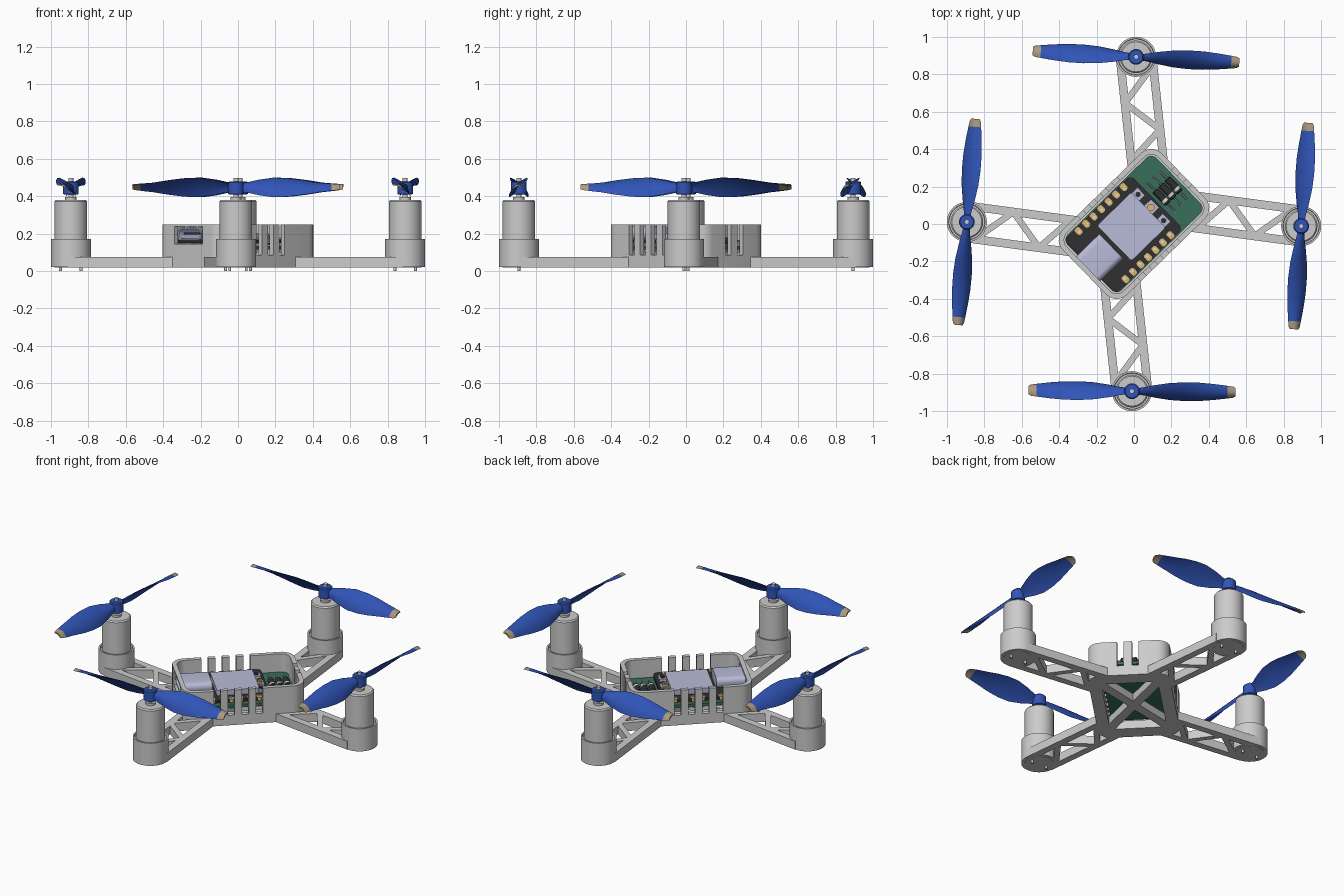
import bpy, bmesh
from math import sin, cos, pi, radians
from mathutils import Matrix, Vector

if "Cube" in bpy.data.objects:
    bpy.data.objects.remove(bpy.data.objects["Cube"])

TURN = 44.3                      # body long axis relative to world x
parts = []

def material(name, rgb):
    m = bpy.data.materials.new(name)
    m.diffuse_color = (*rgb, 1)
    m.use_nodes = True
    m.node_tree.nodes["Principled BSDF"].inputs["Base Color"].default_value = m.diffuse_color
    return m

BLUE = material("blue", (0.03, 0.09, 0.48))
TAN = material("tan", (0.42, 0.33, 0.22))
GREEN = material("green", (0.04, 0.16, 0.10))
BLACK = material("black", (0.03, 0.03, 0.03))
STEEL = material("steel", (0.48, 0.50, 0.68))
GOLD = material("gold", (0.75, 0.48, 0.16))
CREAM = material("cream", (0.75, 0.72, 0.62))

def finish(name, bm, mat=None):
    bmesh.ops.recalc_face_normals(bm, faces=bm.faces)
    me = bpy.data.meshes.new(name)
    bm.to_mesh(me)
    bm.free()
    ob = bpy.data.objects.new(name, me)
    bpy.context.collection.objects.link(ob)
    if mat:
        me.materials.append(mat)
    parts.append(ob)
    return ob

def prism(name, outlines, z0, z1, mat=None):
    bm = bmesh.new()
    for pts in outlines:
        lo = [bm.verts.new((x, y, z0)) for x, y in pts]
        hi = [bm.verts.new((x, y, z1)) for x, y in pts]
        bm.faces.new(lo)
        bm.faces.new(hi)
        for i in range(len(pts)):
            j = (i + 1) % len(pts)
            bm.faces.new((lo[i], lo[j], hi[j], hi[i]))
    return finish(name, bm, mat)

def rect(x, y, hx, hy, r=0, n=7):
    if not r:
        return [(x - hx, y - hy), (x + hx, y - hy), (x + hx, y + hy), (x - hx, y + hy)]
    out = []
    for k, (sx, sy) in enumerate([(1, 1), (-1, 1), (-1, -1), (1, -1)]):
        for i in range(n + 1):
            a = (k + i / n) * pi / 2
            out.append((x + sx * (hx - r) + r * cos(a), y + sy * (hy - r) + r * sin(a)))
    return out

def bar(p, q, w):
    p, q = Vector(p), Vector(q)
    d = (q - p).normalized() * w / 2
    n = Vector((-d.y, d.x))
    return [p - n, q - n, q + n, p + n]

def lathe(name, profile, x, y, mat=None, n=40, axis='Z', z=0):
    """Closed (radius, height) profile spun round an axis."""
    bm = bmesh.new()
    rings = [[bm.verts.new((r * cos(2 * pi * i / n), r * sin(2 * pi * i / n), h))
              for i in range(n)] for r, h in profile]
    for a, b in zip(rings, rings[1:]):
        for i in range(n):
            j = (i + 1) % n
            bm.faces.new((a[i], a[j], b[j], b[i]))
    bm.faces.new(rings[0])
    bm.faces.new(rings[-1])
    m = Matrix.Translation((x, y, z))
    if axis == 'Y':
        m = m @ Matrix.Rotation(pi / 2, 4, 'X')
    bm.transform(m)
    return finish(name, bm, mat)

def cut(ob, cutters):
    for c in cutters:
        c.hide_render = True
        m = ob.modifiers.new("cut", 'BOOLEAN')
        m.operation, m.solver, m.object = 'DIFFERENCE', 'EXACT', c
        bpy.context.view_layer.objects.active = ob
        bpy.ops.object.modifier_apply(modifier=m.name)
        parts.remove(c)
        bpy.data.objects.remove(c)

# Open body tub with slotted walls, port opening and floor hole
tub = prism("body_tub", [rect(0, 0, .37, .245, .08)], .02, .25)
cut(tub, [
    prism("c", [rect(0, 0, .342, .217, .055)], .075, .4),
    prism("c", [rect(0, 0, .27, .17)], -.1, .2),
    prism("c", [rect(u, 0, .02, .4) for u in (-.165, -.08, .005, .09)], .085, .4),
    prism("c", [rect(.4, v, .1, .02) for v in (-.045, .045)], .085, .4),
    prism("c", [rect(-.4, 0, .1, .108)], .145, .238)])
prism("floor_cross", [bar((-.29, -.19), (.29, .19), .06)], .02, .07)
prism("floor_cross_other", [bar((-.29, .19), (.29, -.19), .06)], .02, .07)

# Blade sections: radius, width seen from above, height seen from the side
SECTIONS = [(.02, .03, .045), (.06, .042, .055), (.12, .066, .082), (.2, .09, .105),
            (.28, .10, .098), (.36, .098, .078), (.44, .085, .052), (.51, .068, .036)]
TIP = [(.51, .068, .036), (.54, .060, .028), (.553, .045, .02)]

def blades(name, sections, hand, place, mat):
    bm = bmesh.new()
    m = 9
    for flip in (0, pi):
        rot = place @ Matrix.Rotation(flip, 4, 'Z')
        rings = []
        for r, w, h in sections:
            length = (w * w + h * h) ** .5
            ring = []
            for k in range(2 * m - 2):
                up = k < m
                c = -.5 + (k if up else 2 * m - 2 - k) / (m - 1)
                bulge = 1 - 4 * c * c
                t = bulge * (.017 if up else .006)
                ring.append(bm.verts.new(rot @ Vector((
                    r, hand * (c * w - t * h / length), c * h + t * w / length))))
            rings.append(ring)
        for a, b in zip(rings, rings[1:]):
            for i in range(len(a)):
                j = (i + 1) % len(a)
                bm.faces.new((a[i], a[j], b[j], b[i]))
        bm.faces.new(rings[0])
        bm.faces.new(rings[-1])
    finish(name, bm, mat)

# Four arms, each with pod, motor and propeller: name, side signs, blade angle, handedness
CORNERS = [("back", 1, 1, -3.2, 1), ("left", -1, 1, 85.2, -1),
           ("front", -1, -1, -.6, 1), ("right", 1, -1, 86, -1)]
D, N, M = Vector((-.617, -.787)), Vector((-.787, .617)), Vector((.632, .632))
for name, sx, sy, angle, hand in CORNERS:
    def at(t, s):
        p = M + D * t + N * s
        return (sx * p.x, sy * p.y)
    x, y = at(0, 0)
    zig = [at(.06, -.08), at(.24, .085), at(.4, -.085), at(.55, .085)]
    prism(name + "_arm", [bar(at(0, s), at(.6, s), .045) for s in (-.086, .086)]
          + [bar(a, b, .034) for a, b in zip(zig, zig[1:])], .02, .075)
    lathe(name + "_motor_pod", [(.09, .021), (.107, .021), (.107, .17), (.097, .17),
                                (.095, .155), (.086, .155)], x, y)
    lathe(name + "_motor", [(.087, .019), (.087, .373), (.08, .381), (.03, .381),
                            (.03, .395), (.013, .395), (.013, .497)], x, y)
    for s in (-1, 1):
        a = radians(-TURN)
        lathe(name + "_motor_pin", [(.008, 0), (.008, .03)],
              x + s * .055 * cos(a), y + s * .055 * sin(a), n=12)
    lathe(name + "_propeller_hub", [(.03, .408), (.042, .412), (.042, .474), (.036, .48),
                                    (.016, .48)], x, y, BLUE, 28)
    place = Matrix.Translation((x, y, .447)) @ Matrix.Rotation(radians(angle - TURN), 4, 'Z')
    blades(name + "_propeller_blades", SECTIONS, hand, place, BLUE)
    blades(name + "_propeller_tips", TIP, hand, place, TAN)

# Circuit boards
prism("carrier_board", [rect(0, 0, .332, .207, .04)], .115, .135, GREEN)
prism("controller_board", [rect(-.08, 0, .25, .2, .03)], .15, .166, BLACK)
prism("shield_can", [rect(-.02, 0, .128, .132, .012)], .166, .2, STEEL)
pads = [(-.238 + .056 * i, v) for i in range(7) for v in (-.174, .174)]
prism("solder_pads", [rect(u, v + (.006 if v > 0 else -.006), .016, .022, .012, 4)
                      for u, v in pads], .148, .17, GOLD)
prism("pad_pins", [rect(u, v, .007, .007) for u, v in pads], .1, .176, CREAM)

# Connector port: hollow rounded shell lying along the body
port = prism("port_shell", [rect(0, 0, .092, .034, .03)], -.362, -.17, STEEL)
cut(port, [prism("c", [rect(0, 0, .082, .025, .022)], -.4, -.2)])
port.data.transform(Matrix.Translation((0, 0, .2)) @
                    Matrix(((0, 0, 1, 0), (1, 0, 0, 0), (0, 1, 0, 0), (0, 0, 0, 1))))
prism("port_tongue", [rect(-.27, 0, .075, .06)], .195, .206, BLACK)

# Buttons, aerial socket and small chips
for v in (-.098, .098):
    prism("button_case", [rect(.126, v, .024, .03)], .166, .183, STEEL)
    lathe("button_cap", [(.014, .183), (.014, .19)], .126, v, BLACK, 16)
prism("aerial_socket_base", [rect(.126, 0, .03, .03)], .166, .174, STEEL)
lathe("aerial_socket", [(.02, .174), (.02, .188), (.01, .188), (.01, .18)], .126, 0, GOLD, 20)

# Row of diodes with bands and leads
for u in (.205, .25, .295):
    lathe("diode_body", [(.013, -.05), (.019, -.045), (.019, .045), (.013, .05)],
          u, 0, BLACK, 20, 'Y', .16)
    lathe("diode_band", [(.0195, .018), (.0195, .034)], u, 0, CREAM, 20, 'Y', .16)
    lathe("diode_lead", [(.005, -.11), (.005, .11)], u, 0, STEEL, 8, 'Y', .16)
    prism("diode_lead_ends", [rect(u, v, .005, .005) for v in (-.108, .108)], .1, .162, STEEL)

# Turn the whole craft and smooth the round parts
for ob in parts:
    ob.data.transform(Matrix.Rotation(radians(TURN), 4, 'Z'))
    ob.select_set(True)
bpy.context.view_layer.objects.active = tub
bpy.ops.object.shade_smooth_by_angle(angle=radians(35))
